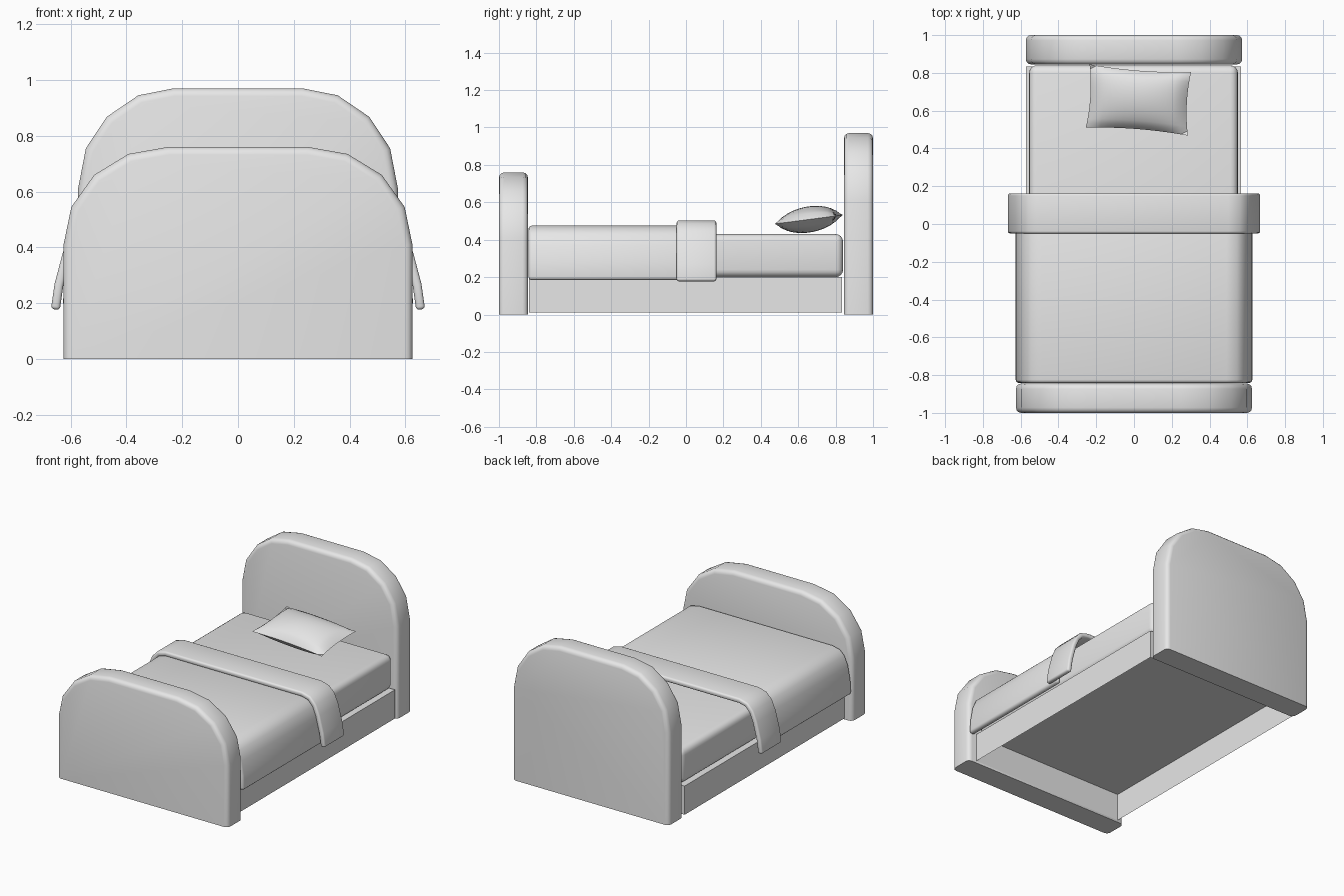
import bpy, bmesh, math
from mathutils import Vector

cube = bpy.data.objects.get("Cube")
if cube:
    bpy.data.objects.remove(cube, do_unlink=True)

# One plain grey for the whole bed
GREY = (0.8, 0.8, 0.8, 1)
mat = bpy.data.materials.new("plain grey")
mat.use_nodes = True
mat.diffuse_color = GREY
bsdf = next(n for n in mat.node_tree.nodes if n.type == "BSDF_PRINCIPLED")
bsdf.inputs["Base Color"].default_value = GREY


def finish(bm, name, angle=38):
    bmesh.ops.recalc_face_normals(bm, faces=bm.faces)
    mesh = bpy.data.meshes.new(name)
    bm.to_mesh(mesh)
    bm.free()
    mesh.materials.append(mat)
    obj = bpy.data.objects.new(name, mesh)
    bpy.context.collection.objects.link(obj)
    bpy.ops.object.select_all(action="DESELECT")
    obj.select_set(True)
    bpy.context.view_layer.objects.active = obj
    bpy.ops.object.shade_smooth_by_angle(angle=math.radians(angle))
    return obj


def round_edges(bm, edges, radius, segments=3):
    bmesh.ops.bevel(bm, geom=edges, offset=radius, segments=segments,
                    profile=0.5, affect="EDGES", clamp_overlap=True)


def mirrored(half):
    return half + [(-x, z) for x, z in reversed(half)]


def box(x0, x1, y0, y1, z0, z1):
    bm = bmesh.new()
    bmesh.ops.create_cube(bm, size=1)
    for v in bm.verts:
        v.co = ((x0 + x1) / 2 + v.co.x * (x1 - x0),
                (y0 + y1) / 2 + v.co.y * (y1 - y0),
                (z0 + z1) / 2 + v.co.z * (z1 - z0))
    return bm


def board(name, half, y0, y1):
    """Arched end board, its rim rounded everywhere but along the floor."""
    bm = bmesh.new()
    face = bm.faces.new([bm.verts.new((x, y0, z)) for x, z in mirrored(half)])
    ext = bmesh.ops.extrude_face_region(bm, geom=[face])
    for v in ext["geom"]:
        if isinstance(v, bmesh.types.BMVert):
            v.co.y = y1
    rim = [e for e in bm.edges
           if abs(e.verts[0].co.y - e.verts[1].co.y) < 1e-4
           and max(v.co.z for v in e.verts) > 0.01]
    round_edges(bm, rim, 0.028)
    finish(bm, name)


def drape(name, half, y0, y1, thick, radius):
    """Cloth strip hanging over both sides, as a thick arched ribbon."""
    outer = [Vector(p) for p in mirrored(half)]
    inner = []
    for i, p in enumerate(outer):
        d = (outer[min(i + 1, len(outer) - 1)] - outer[max(i - 1, 0)]).normalized()
        inner.append(p + Vector((-d.y, d.x)) * thick)
    bm = bmesh.new()
    rings = [[bm.verts.new((p.x, y, p.y)) for p, y in
              ((a, y0), (a, y1), (b, y1), (b, y0))] for a, b in zip(outer, inner)]
    for r, s in zip(rings, rings[1:]):
        for k in range(4):
            bm.faces.new((r[k], r[(k + 1) % 4], s[(k + 1) % 4], s[k]))
    bm.faces.new(rings[0])
    bm.faces.new(rings[-1])
    bmesh.ops.recalc_face_normals(bm, faces=bm.faces)
    sharp = [e for e in bm.edges if e.calc_face_angle(0) > math.radians(60)]
    round_edges(bm, sharp, radius)
    finish(bm, name)


# Arched end boards
board("headboard", [(0.573, 0), (0.573, 0.61), (0.545, 0.755), (0.47, 0.868),
                    (0.357, 0.945), (0.23, 0.97)], 0.845, 1.0)
board("footboard", [(0.625, 0), (0.625, 0.41), (0.597, 0.545), (0.515, 0.66),
                    (0.392, 0.735), (0.25, 0.76)], -1.0, -0.845)

# Hollow base, open to the floor
bm = box(-0.573, 0.567, -0.84, 0.833, 0.01, 0.2)
bottom = min(bm.faces, key=lambda f: f.calc_center_median().z)
inset = bmesh.ops.inset_region(bm, faces=[bottom], thickness=0.006)
for v in bottom.verts:
    v.co.z = 0.19
finish(bm, "bed_base")

# Mattress
bm = box(-0.555, 0.55, -0.84, 0.84, 0.2, 0.43)
round_edges(bm, list(bm.edges), 0.04, 4)
finish(bm, "mattress")

# Blanket and its folded-back band
drape("blanket", [(0.628, 0.185), (0.622, 0.28), (0.605, 0.37), (0.58, 0.43),
                  (0.545, 0.462), (0.49, 0.475)], -0.842, 0.0, 0.04, 0.018)
drape("blanket_fold", [(0.67, 0.18), (0.657, 0.27), (0.628, 0.38), (0.6, 0.445),
                       (0.56, 0.487), (0.5, 0.503)], -0.05, 0.162, 0.032, 0.012)

# Pillow: two cushioned grids meeting at a seam, with pinched sides
N = 14
corners = [Vector(c) for c in ((-0.255, 0.51), (0.285, 0.468),
                               (0.302, 0.805), (-0.235, 0.845))]
bm = bmesh.new()
for side in (-1, 1):
    grid = []
    for j in range(N + 1):
        row = []
        for i in range(N + 1):
            s, t = i / N, j / N
            u, w = 2 * s - 1, 2 * t - 1
            p = corners[0].lerp(corners[1], s).lerp(corners[3].lerp(corners[2], s), t)
            p.x -= 0.014 * u * (1 - w * w)
            p.y -= 0.014 * w * (1 - u * u)
            puff = 0.07 * ((1 - u * u) * (1 - w * w)) ** 0.55
            z = 0.508 + 0.13 * (p.y - 0.655) + side * puff
            row.append(bm.verts.new((p.x, p.y, z)))
        grid.append(row)
    for j in range(N):
        for i in range(N):
            bm.faces.new((grid[j][i], grid[j][i + 1],
                          grid[j + 1][i + 1], grid[j + 1][i]))
bmesh.ops.remove_doubles(bm, verts=bm.verts, dist=0.0005)
finish(bm, "pillow", 60)
